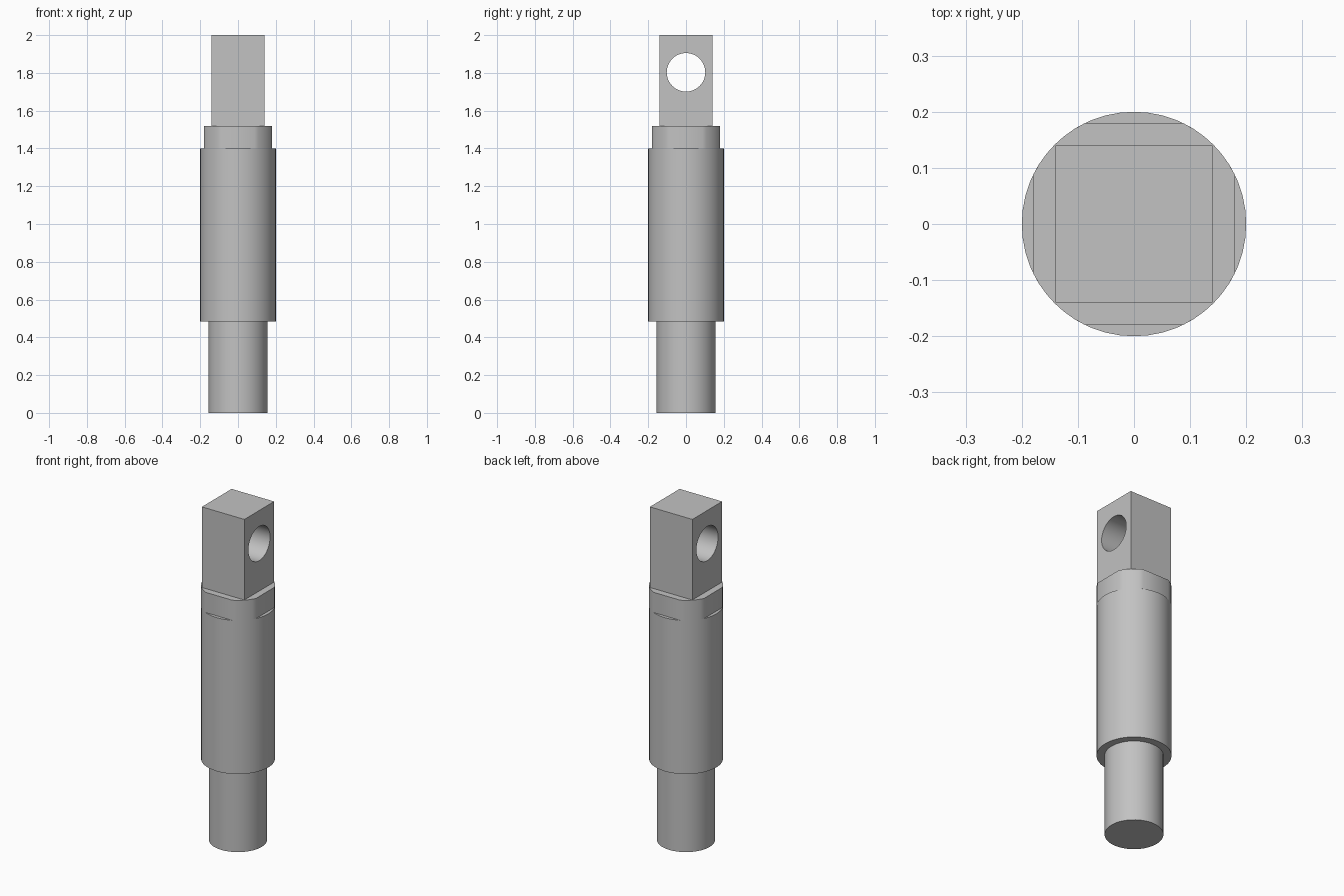
import bpy
import bmesh
from math import acos, cos, sin, pi

cube = bpy.data.objects.get("Cube")
if cube:
    bpy.data.objects.remove(cube, do_unlink=True)

# Plain grey metal
grey = bpy.data.materials.new("grey_metal")
grey.use_nodes = True
colour = (0.54, 0.54, 0.54, 1)
grey.diffuse_color = colour
grey.node_tree.nodes["Principled BSDF"].inputs["Base Color"].default_value = colour

BODY_R, FLAT, BLOCK = 0.2, 0.18, 0.14
SHAFT_TOP, BODY_TOP, COLLAR_TOP, TOP = 0.485, 1.4, 1.52, 2.0


def smooth(obj):
    bpy.ops.object.select_all(action="DESELECT")
    obj.select_set(True)
    bpy.context.view_layer.objects.active = obj
    bpy.ops.object.shade_smooth_by_angle(angle=pi / 6)


def prism(name, outline, z0, z1):
    """Extrude a flat outline upward from z0 to z1."""
    bm = bmesh.new()
    face = bm.faces.new([bm.verts.new((x, y, z0)) for x, y in outline])
    top = bmesh.ops.extrude_face_region(bm, geom=[face], use_keep_orig=True)
    verts = [v for v in top["geom"] if isinstance(v, bmesh.types.BMVert)]
    bmesh.ops.translate(bm, vec=(0, 0, z1 - z0), verts=verts)
    bmesh.ops.recalc_face_normals(bm, faces=bm.faces)
    mesh = bpy.data.meshes.new(name)
    bm.to_mesh(mesh)
    bm.free()
    mesh.materials.append(grey)
    obj = bpy.data.objects.new(name, mesh)
    bpy.context.collection.objects.link(obj)
    smooth(obj)
    return obj


def circle(r, n=48):
    return [(r * cos(2 * pi * i / n), r * sin(2 * pi * i / n)) for i in range(n)]


# Lower shaft and main barrel
prism("lower_shaft", circle(0.157), 0, SHAFT_TOP)
prism("barrel", circle(BODY_R), SHAFT_TOP, BODY_TOP)

# Collar: barrel outline with four wrench flats
start = acos(FLAT / BODY_R)
angles = [q * pi / 2 + start + (pi / 2 - 2 * start) * i / 6
          for q in range(4) for i in range(7)]
prism("flatted_collar", [(BODY_R * cos(a), BODY_R * sin(a)) for a in angles],
      BODY_TOP, COLLAR_TOP)

# Square end block with a cross hole along x
b = BLOCK
block = prism("end_block", [(-b, -b), (b, -b), (b, b), (-b, b)], COLLAR_TOP, TOP)
cutter = prism("hole_cutter", circle(0.102), -0.3, 0.3)
cutter.rotation_euler.y = pi / 2
cutter.location.z = 1.803
cutter.hide_render = True
hole = block.modifiers.new("cross_hole", "BOOLEAN")
hole.operation = "DIFFERENCE"
hole.solver = "EXACT"
hole.object = cutter
bpy.context.view_layer.update()
bpy.ops.object.select_all(action="DESELECT")
block.select_set(True)
bpy.context.view_layer.objects.active = block
bpy.ops.object.modifier_apply(modifier=hole.name)
bpy.data.objects.remove(cutter, do_unlink=True)
smooth(block)
